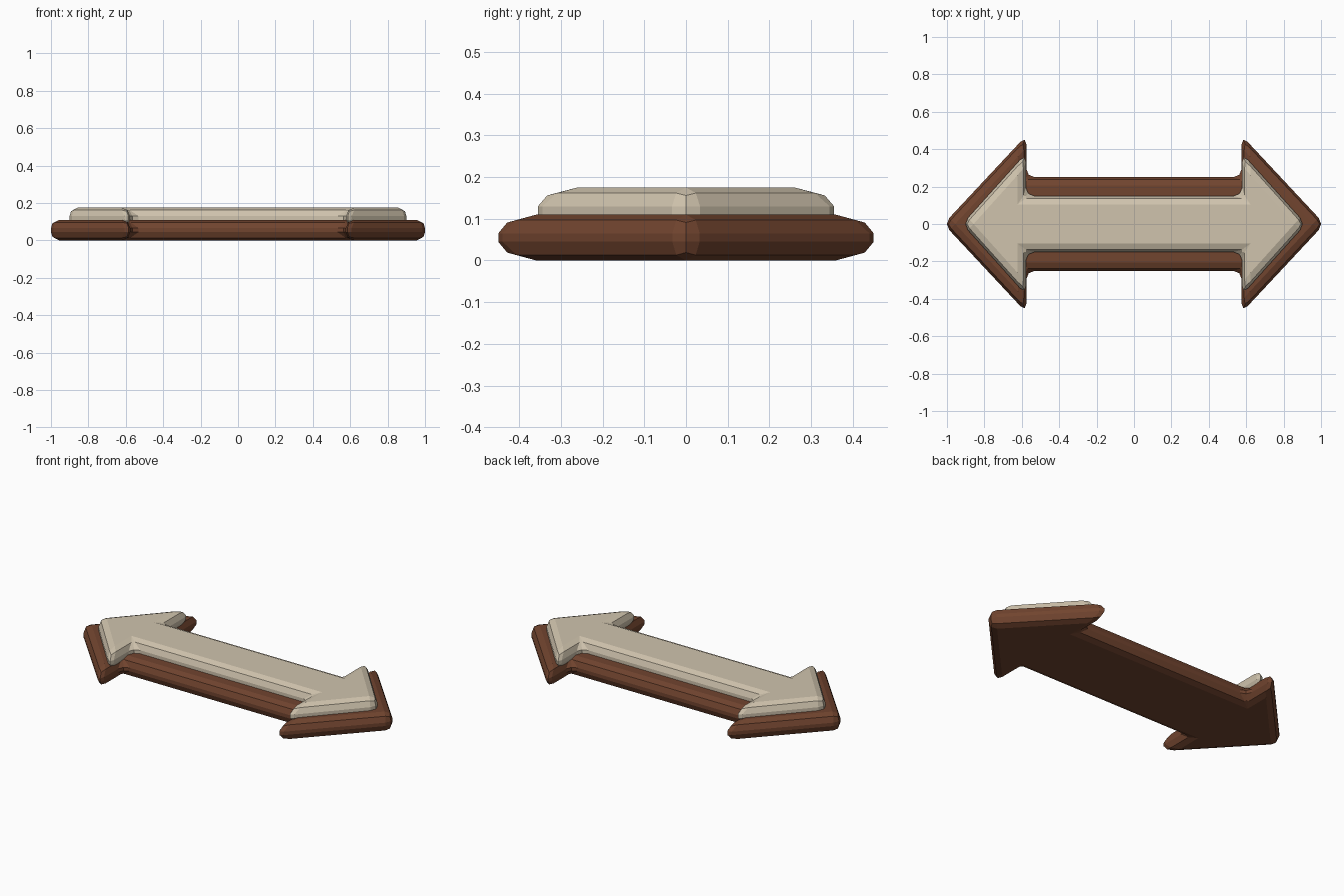
import bpy, bmesh

if "Cube" in bpy.data.objects:
    bpy.data.objects.remove(bpy.data.objects["Cube"])


def material(name, rgb):
    m = bpy.data.materials.new(name)
    m.diffuse_color = (*rgb, 1)
    m.use_nodes = True
    m.node_tree.nodes["Principled BSDF"].inputs["Base Color"].default_value = m.diffuse_color
    return m


def double_arrow(name, tip, wing_x, wing_y, shaft_y, z0, height, bevel, mat):
    """Extruded two-headed arrow with every edge rounded by a two-step bevel."""
    # upper half of the right arrowhead, mirrored to all four quarters
    right = [(wing_x, -shaft_y), (wing_x, -wing_y), (tip, 0),
             (wing_x, wing_y), (wing_x, shaft_y)]
    outline = right + [(-x, -y) for x, y in right]

    bm = bmesh.new()
    face = bm.faces.new([bm.verts.new((x, y, z0)) for x, y in outline])
    ext = bmesh.ops.extrude_face_region(bm, geom=[face], use_keep_orig=True)
    top = [g for g in ext["geom"] if isinstance(g, bmesh.types.BMVert)]
    bmesh.ops.translate(bm, verts=top, vec=(0, 0, height))
    bmesh.ops.recalc_face_normals(bm, faces=bm.faces)

    me = bpy.data.meshes.new(name)
    bm.to_mesh(me)
    bm.free()
    me.materials.append(mat)
    ob = bpy.data.objects.new(name, me)
    bpy.context.collection.objects.link(ob)

    b = ob.modifiers.new("rounded_edges", "BEVEL")
    b.width = bevel
    b.segments = 2
    b.limit_method = 'NONE'
    b.use_clamp_overlap = False
    return ob


brown = material("dark brown", (0.165, 0.058, 0.028))
cream = material("warm cream", (0.63, 0.55, 0.42))

# Wide brown backing and the smaller cream arrow sunk into its top
double_arrow("arrow_base", 1.018, 0.576, 0.473, 0.25, 0.0, 0.11, 0.045, brown)
double_arrow("arrow_face", 0.918, 0.578, 0.378, 0.15, 0.065, 0.11, 0.045, cream)
